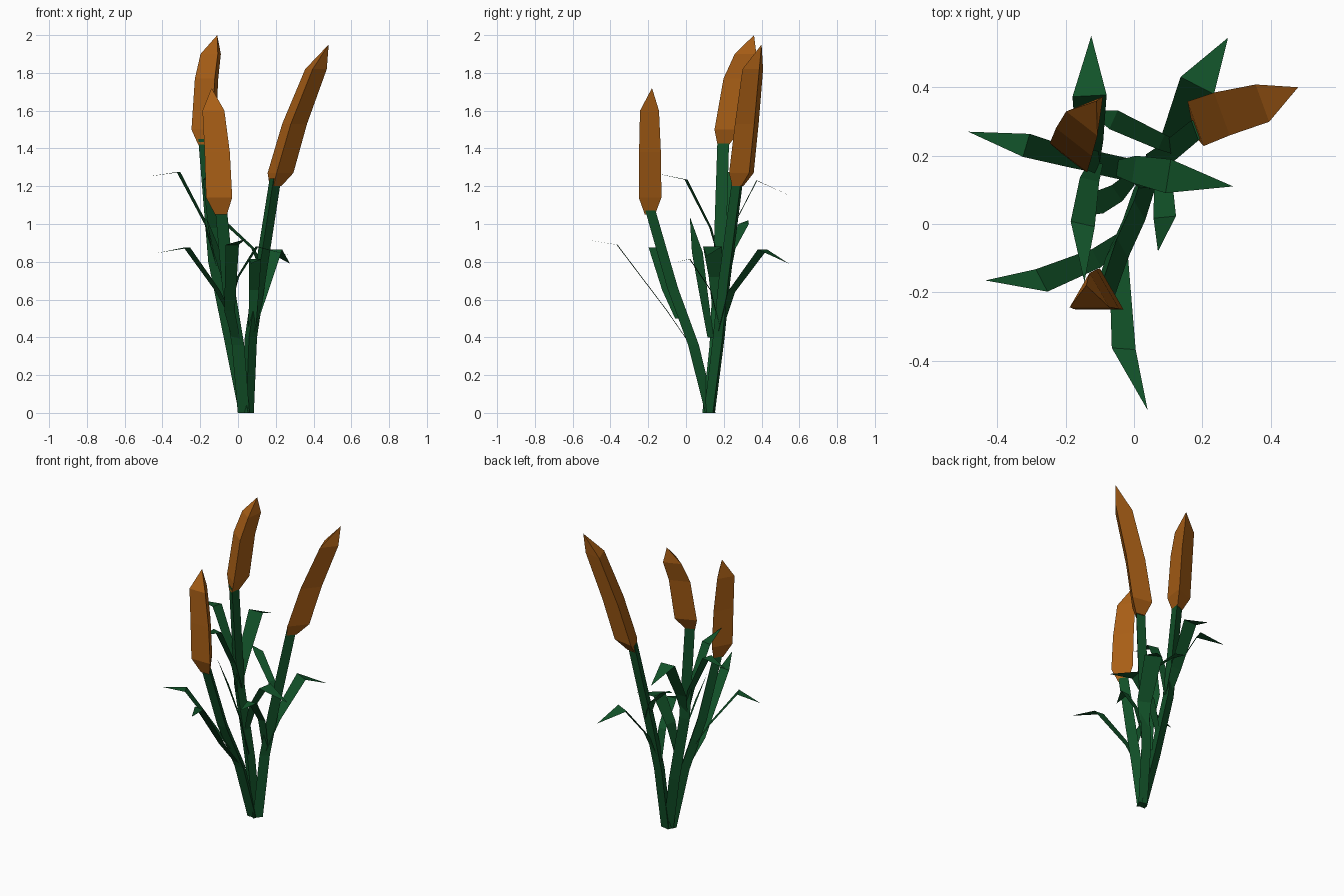
import bpy, bmesh, math
from mathutils import Vector

cube = bpy.data.objects.get("Cube")
if cube:
    bpy.data.objects.remove(cube, do_unlink=True)


def material(name, rgb):
    m = bpy.data.materials.new(name)
    m.use_nodes = True
    col = (*rgb, 1)
    m.diffuse_color = col
    m.node_tree.nodes["Principled BSDF"].inputs["Base Color"].default_value = col
    return m


GREEN = material("reed green", (0.006, 0.085, 0.022))
BROWN = material("seed head brown", (0.40, 0.115, 0.008))


def finish(name, bm, mat):
    mesh = bpy.data.meshes.new(name)
    bm.to_mesh(mesh)
    bm.free()
    mesh.materials.append(mat)
    bpy.context.collection.objects.link(bpy.data.objects.new(name, mesh))


def prism(name, path, radii, turn, mat):
    """Three-sided tube through the path; a zero radius closes to a point."""
    bm = bmesh.new()
    rings = []
    for p, r in zip(path, radii):
        if r == 0:
            rings.append([bm.verts.new(p)] * 3)
            continue
        angles = [math.radians(turn + 120 * i) for i in range(3)]
        rings.append([bm.verts.new(Vector(p) + Vector((math.cos(a), math.sin(a), 0)) * r)
                      for a in angles])
    for a, b in zip(rings, rings[1:]):
        for i in range(3):
            j = (i + 1) % 3
            corners = dict.fromkeys((a[i], a[j], b[j], b[i]))
            bm.faces.new(list(corners))
    bm.faces.new(rings[0][::-1])
    if radii[-1]:
        bm.faces.new(rings[-1])
    bmesh.ops.recalc_face_normals(bm, faces=bm.faces)
    finish(name, bm, mat)


def leaf(name, path, half_width):
    """Flat ribbon, narrow at the root, widest at the knee, pointed at the tip."""
    root, mid, knee, tip = map(Vector, path)
    heading = knee - root
    side = Vector((-heading.y, heading.x, 0)).normalized()
    bm = bmesh.new()
    rows = [[bm.verts.new(p - side * w), bm.verts.new(p + side * w)]
            for p, w in ((root, 0.02), (mid, half_width * 0.8), (knee, half_width))]
    for a, b in zip(rows, rows[1:]):
        bm.faces.new((a[0], b[0], b[1], a[1]))
    bm.faces.new((rows[-1][0], bm.verts.new(tip), rows[-1][1]))
    finish(name, bm, GREEN)


# Stems and seed heads: name, triangle turn, stem path, head path
reeds = [
    ("front", 90,
     [(0.03, 0.12, 0), (0, 0.03, 0.36), (-0.05, -0.08, 0.66), (-0.09, -0.2, 1.08)],
     [(-0.09, -0.2, 1.05), (-0.1, -0.21, 1.14), (-0.11, -0.21, 1.38),
      (-0.13, -0.21, 1.6), (-0.14, -0.18, 1.72)]),
    ("tall", 52,
     [(0.04, 0.12, 0), (-0.03, 0.16, 0.36), (-0.12, 0.18, 0.8), (-0.175, 0.2, 1.45)],
     [(-0.175, 0.2, 1.42), (-0.167, 0.225, 1.5), (-0.152, 0.27, 1.77),
      (-0.132, 0.32, 1.9), (-0.11, 0.36, 2.0)]),
    ("leaning", 20,
     [(0.05, 0.13, 0), (0.065, 0.18, 0.4), (0.11, 0.21, 0.7), (0.195, 0.28, 1.24)],
     [(0.195, 0.28, 1.2), (0.218, 0.307, 1.27), (0.293, 0.335, 1.53),
      (0.407, 0.365, 1.82), (0.48, 0.4, 1.95)]),
]
for name, turn, stem, head in reeds:
    prism(name + "_stem", stem, (0.036, 0.038, 0.038, 0.036), turn, GREEN)
    prism(name + "_seed_head", head, (0.036, 0.08, 0.077, 0.067, 0), turn, BROWN)

# Leaves: root, middle, knee, tip and half width at the knee
leaves = [
    ([(0, 0.03, 0.35), (-0.045, -0.1, 0.54), (-0.03, -0.365, 0.89), (0.04, -0.545, 0.92)], 0.035),
    ([(-0.03, -0.04, 0.5), (-0.11, -0.1, 0.65), (-0.27, -0.165, 0.875), (-0.435, -0.165, 0.845)], 0.037),
    ([(-0.11, 0.17, 0.78), (-0.17, 0.19, 1.0), (-0.315, 0.23, 1.275), (-0.485, 0.27, 1.25)], 0.035),
    ([(-0.12, 0.18, 0.8), (-0.13, 0.24, 0.97), (-0.13, 0.375, 1.23), (-0.125, 0.55, 1.15)], 0.05),
    ([(0.07, 0.18, 0.43), (0.12, 0.24, 0.64), (0.185, 0.405, 0.865), (0.275, 0.545, 0.79)], 0.055),
    ([(-0.06, 0.165, 0.5), (0, 0.16, 0.72), (0.1, 0.14, 0.88), (0.29, 0.11, 0.83)], 0.05),
    ([(-0.11, 0.18, 0.8), (-0.13, 0.13, 0.98), (-0.15, 0, 1.235), (-0.145, -0.17, 1.27)], 0.036),
    ([(0.075, 0.18, 0.45), (0.085, 0.13, 0.65), (0.09, 0.02, 0.815), (0.07, -0.08, 0.79)], 0.033),
    ([(0.13, 0.22, 0.75), (0.08, 0.24, 0.87), (-0.06, 0.305, 1.0), (-0.13, 0.33, 1.02)], 0.03),
    ([(-0.01, 0.13, 0.4), (-0.05, 0.09, 0.65), (-0.11, 0.06, 0.85), (-0.17, 0.02, 1.04)], 0.035),
]
for i, (path, width) in enumerate(leaves, 1):
    leaf(f"leaf_{i}", path, width)
